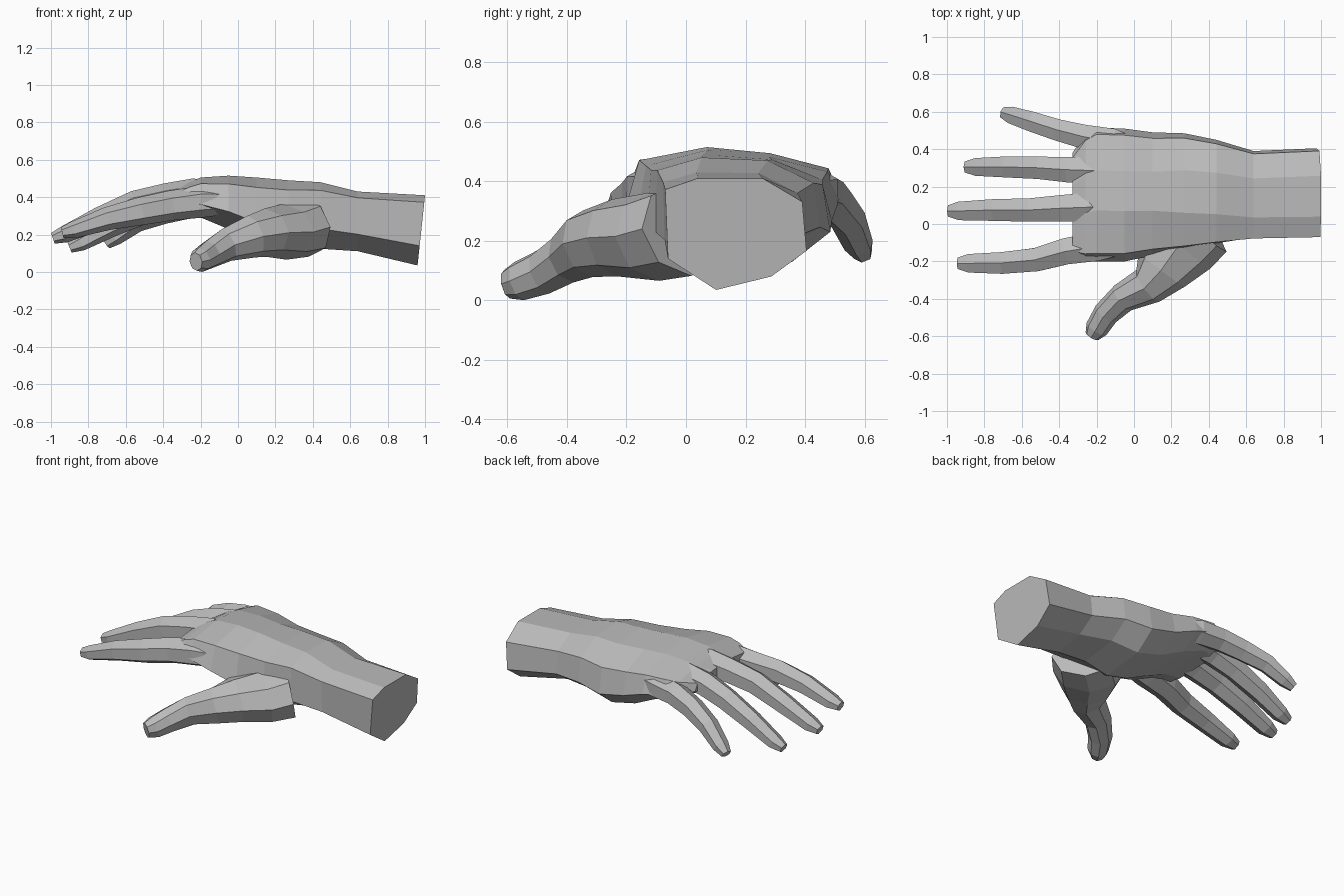
import bpy
import bmesh
import math
from mathutils import Vector

default_cube = bpy.data.objects.get("Cube")
if default_cube:
    bpy.data.objects.remove(default_cube, do_unlink=True)

skin = bpy.data.materials.new("plain grey")
skin.use_nodes = True
grey = (0.5, 0.5, 0.5, 1)
skin.diffuse_color = grey
skin.node_tree.nodes["Principled BSDF"].inputs["Base Color"].default_value = grey


def loft(name, rings):
    """Skin a list of equal-length point rings and close both ends."""
    bm = bmesh.new()
    loops = [[bm.verts.new(point) for point in ring] for ring in rings]
    count = len(loops[0])
    for first, second in zip(loops, loops[1:]):
        for i in range(count):
            j = (i + 1) % count
            bm.faces.new((first[i], first[j], second[j], second[i]))
    bm.faces.new(loops[0])
    bm.faces.new(loops[-1])
    bmesh.ops.recalc_face_normals(bm, faces=bm.faces)
    mesh = bpy.data.meshes.new(name)
    bm.to_mesh(mesh)
    bm.free()
    mesh.materials.append(skin)
    obj = bpy.data.objects.new(name, mesh)
    bpy.context.collection.objects.link(obj)
    return obj


def digit(name, path, widths, heights, sides):
    """Sweep a polygon with a ridge on top along a path."""
    points = [Vector(p) for p in path]
    rings = []
    for i, centre in enumerate(points):
        before = points[max(i - 1, 0)]
        after = points[min(i + 1, len(points) - 1)]
        tangent = (after - before).normalized()
        side = tangent.cross(Vector((0, 0, 1))).normalized()
        up = side.cross(tangent)
        ring = []
        for k in range(sides):
            angle = math.tau * k / sides
            ring.append(centre + side * widths[i] * math.sin(angle)
                        + up * heights[i] * math.cos(angle))
        rings.append(ring)
    return loft(name, rings)


# Wrist and palm: one outline blends into the other along the hand
wrist_outline = [(0, .9), (.23, 1), (.69, 1), (.97, .79),
                 (1, .35), (.75, .12), (.36, 0), (.02, .28)]
knuckle_outline = [(.06, .85), (.38, 1), (.68, .93), (.95, .72),
                   (1, .35), (.82, .08), (.35, .03), (0, .35)]
# x, low y, high y, low z, high z, blend, slant along x
stations = [
    (.96, -.07, .405, .035, .41, 0, .04),
    (.64, -.08, .39, .11, .43, .1, 0),
    (.44, -.11, .45, .12, .48, .4, 0),
    (.27, -.14, .485, .09, .49, .6, 0),
    (.1, -.17, .49, .14, .505, .9, 0),
    (-.05, -.2, .51, .22, .515, 1, 0),
    (-.2, -.2, .515, .285, .505, 1, 0),
    (-.26, -.2, .48, .305, .48, 1, 0),
    (-.33, -.18, .38, .325, .44, 1, 0),
]
palm_rings = []
for x, y_low, y_high, z_low, z_high, blend, slant in stations:
    ring = []
    for start, end in zip(wrist_outline, knuckle_outline):
        u, v = Vector(start).lerp(Vector(end), blend)
        ring.append((x + slant * v, y_low + (y_high - y_low) * u,
                     z_low + (z_high - z_low) * v))
    palm_rings.append(ring)
loft("palm_and_wrist", palm_rings)

# Fingers: centre line from inside the palm to the tip, and thickness
fingers = {
    "index_finger": (1, [(0, -.09, .38), (-.2, -.12, .375), (-.36, -.145, .355),
                         (-.52, -.19, .325), (-.7, -.208, .285),
                         (-.88, -.21, .225), (-.94, -.21, .21)]),
    "middle_finger": (1, [(-.02, .09, .4), (-.24, .09, .415), (-.38, .085, .395),
                          (-.55, .075, .36), (-.74, .075, .285),
                          (-.93, .07, .2), (-.99, .07, .18)]),
    "ring_finger": (.96, [(0, .28, .39), (-.2, .285, .405), (-.35, .29, .38),
                          (-.5, .3, .33), (-.68, .305, .245),
                          (-.84, .305, .155), (-.9, .305, .13)]),
    "little_finger": (.92, [(.1, .36, .35), (-.12, .44, .37), (-.26, .465, .36),
                            (-.4, .5, .325), (-.54, .545, .27),
                            (-.65, .58, .185), (-.7, .595, .15)]),
}
finger_widths = [.065, .09, .081, .072, .067, .057, .035]
finger_heights = [.065, .085, .08, .075, .062, .045, .03]
for name, (size, path) in fingers.items():
    digit(name, path, [w * size for w in finger_widths],
          [h * size for h in finger_heights], sides=6)

# Thumb: broad fleshy base tapering to a rounded tip
thumb_path = [(.36, 0, .24), (.25, -.1, .215), (.15, -.24, .21),
              (.075, -.33, .19), (-.06, -.395, .145),
              (-.15, -.48, .095), (-.2, -.56, .065), (-.225, -.6, .055)]
digit("thumb", thumb_path, [.2, .21, .155, .105, .08, .07, .062, .04],
      [.16, .15, .13, .115, .09, .077, .067, .05], sides=8)
